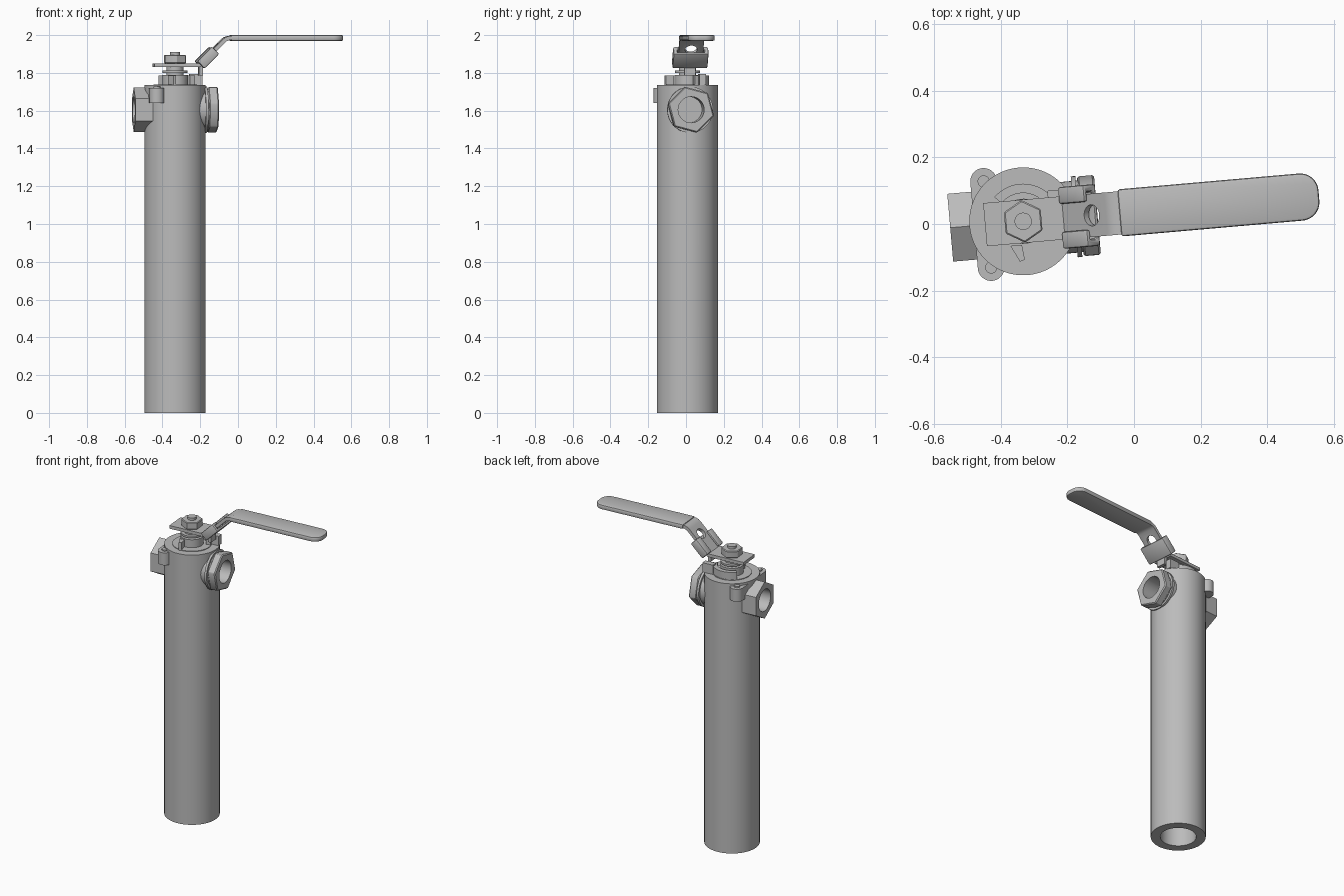
import bpy, bmesh
from math import sin, cos, pi, radians
from mathutils import Matrix, Vector

cube = bpy.data.objects.get("Cube")
if cube:
    bpy.data.objects.remove(cube, do_unlink=True)

steel = bpy.data.materials.new("grey steel")
steel.use_nodes = True
steel.diffuse_color = (0.5, 0.5, 0.5, 1)
steel.node_tree.nodes["Principled BSDF"].inputs["Base Color"].default_value = (0.5, 0.5, 0.5, 1)

# Everything is built around the stem axis, then turned and moved into place
PLACE = Matrix.Translation((-0.333, 0.008, 0)) @ Matrix.Rotation(radians(5), 4, 'Z')
PORT_Z = 1.605
ALONG_X = Matrix.Translation((0, 0, PORT_Z)) @ Matrix(
    ((0, 0, 1, 0), (1, 0, 0, 0), (0, 1, 0, 0), (0, 0, 0, 1)))
ALONG_Y = Matrix(((1, 0, 0, 0), (0, 0, -1, 0), (0, 1, 0, 0), (0, 0, 0, 1)))
UP = Matrix()


def arc(r, a0, a1, n, cx=0, cy=0):
    """Points on an arc, in degrees, both ends included."""
    return [(cx + r * cos(radians(a0 + (a1 - a0) * i / n)),
             cy + r * sin(radians(a0 + (a1 - a0) * i / n))) for i in range(n + 1)]


def ring(r, n=48, turn=0, cx=0, cy=0):
    return arc(r, turn, turn + 360, n, cx, cy)[:-1]


def prism(name, outline, w0, w1, frame=UP):
    """Extrude a flat outline from w0 to w1 along the frame's third axis."""
    bm = bmesh.new()
    low = [bm.verts.new((u, v, w0)) for u, v in outline]
    high = [bm.verts.new((u, v, w1)) for u, v in outline]
    bm.faces.new(low[::-1])
    bm.faces.new(high)
    n = len(low)
    for i in range(n):
        j = (i + 1) % n
        bm.faces.new((low[i], low[j], high[j], high[i]))
    bmesh.ops.recalc_face_normals(bm, faces=bm.faces)
    bm.transform(PLACE @ frame)
    mesh = bpy.data.meshes.new(name)
    bm.to_mesh(mesh)
    bm.free()
    mesh.materials.append(steel)
    ob = bpy.data.objects.new(name, mesh)
    bpy.context.collection.objects.link(ob)
    return ob


def apply(ob, mod):
    with bpy.context.temp_override(object=ob, active_object=ob):
        bpy.ops.object.modifier_apply(modifier=mod.name)


def cut(ob, outline, w0, w1, frame=UP):
    cutter = prism("cutter", outline, w0, w1, frame)
    cutter.hide_render = True
    mod = ob.modifiers.new("cut", 'BOOLEAN')
    mod.object, mod.operation, mod.solver = cutter, 'DIFFERENCE', 'EXACT'
    apply(ob, mod)
    bpy.data.objects.remove(cutter, do_unlink=True)


def bevel(ob, width, segments=2):
    mod = ob.modifiers.new("bevel", 'BEVEL')
    mod.width, mod.segments = width, segments
    mod.limit_method, mod.angle_limit = 'ANGLE', radians(50)
    apply(ob, mod)


# Long tube, open below, with a shallow port in each side
tube = prism("tube", ring(0.162, 96), 0, 1.735)
cut(tube, ring(0.106, 64), -0.1, 1.45)
for side in (-1, 1):
    cut(tube, ring(0.069), *sorted((side * 0.09, side * 0.3)), ALONG_X)

# Ports: a body end on the left-hand side of the front, a screwed union opposite
ports = [
    ("inlet_hex", ring(0.118, 6, 90), -0.22, -0.08),
    ("union_hex", ring(0.126, 6, 45), 0.172, 0.224),
    ("union_washer", ring(0.122), 0.154, 0.168),
    ("union_collar", ring(0.108), 0.09, 0.175),
]
for name, outline, x0, x1 in ports:
    ob = prism(name, outline, x0, x1, ALONG_X)
    if name == "union_hex":
        bevel(ob, 0.006, 1)
    cut(ob, ring(0.069), x0 - 0.05 if x0 > 0 else x0 - 0.1,
        x1 + 0.1 if x0 > 0 else -0.09, ALONG_X)

# Bolt lugs beside the inlet
for side, name in ((1, "back_lug"), (-1, "front_lug")):
    y = side * 0.13
    prism(name, arc(0.04, 0, side * 180, 20, -0.108, y) + [(-0.148, 0.06 * side), (-0.068, 0.06 * side)],
          1.64, 1.72)
    prism(name + "_bolt", ring(0.018, 24, 0, -0.108, y), 1.70, 1.728)

# Bonnet, stop wall and stem stack
prism("bonnet_rim", ring(0.115, 64), 1.73, 1.739)
prism("bonnet_hub", ring(0.068), 1.73, 1.79)
prism("stop_wall", arc(0.113, 15, 135, 24) + arc(0.085, 135, 15, 24), 1.73, 1.785)
prism("stop_tab", [(0.08, 0.05), (0.15, 0.05), (0.15, 0.085), (0.08, 0.085)], 1.735, 1.795)
prism("stop_finger", [(-0.045, -0.07), (-0.02, -0.12), (-0.005, -0.115), (-0.01, -0.07)], 1.735, 1.785)
prism("gland_washer", ring(0.066), 1.80, 1.812)
prism("gland", ring(0.045), 1.78, 1.835)
prism("stem", ring(0.026, 32), 1.73, 1.91)
bevel(prism("stem_nut", ring(0.064, 6, 30), 1.85, 1.895), 0.004, 1)

# Bent flat handle with a hole in its slope
handle = prism("handle", [(-0.115, 1.85), (0.121, 1.85), (0.25, 1.979), (0.262, 1.988), (0.278, 1.994),
                          (0.4, 1.994), (0.4, 1.974), (0.284, 1.974), (0.265, 1.966), (0.129, 1.83),
                          (-0.115, 1.83)], -0.065, 0.065, ALONG_Y)
SLOPE = Matrix.Translation((0.169, 0, 1.88)) @ Matrix.Rotation(radians(-45), 4, 'Y')
cut(handle, ring(0.032, 32, 0, 0.066), -0.1, 0.1, SLOPE)

# Rounded grip sleeve
x0, x1, w, r = 0.29, 0.892, 0.071, 0.055
grip = prism("grip", [(x0, -w)] + arc(r, -90, 0, 10, x1 - r, r - w)
             + arc(r, 0, 90, 10, x1 - r, w - r) + [(x0, w)], 1.97, 2.0)
bevel(grip, 0.008)

# Sliding lock: a channel whose lips wrap both edges of the slope
half = [(0.093, -0.026), (0.093, 0.028), (0.042, 0.028), (0.042, 0.013), (0.072, 0.013), (0.072, -0.012)]
channel = half + [(-u, v) for u, v in reversed(half)]
ACROSS = SLOPE @ Matrix(((0, 0, 1, 0), (1, 0, 0, 0), (0, 1, 0, 0), (0, 0, 0, 1)))
bevel(prism("lock_slide", channel, -0.055, 0.055, ACROSS), 0.007)
prism("lock_tab", [(0.125, -0.03), (0.145, -0.03), (0.145, 0.03), (0.125, 0.03)], 1.785, 1.845)

# Smooth round walls, keep edges sharp
bpy.ops.object.select_all(action='DESELECT')
for ob in bpy.context.collection.objects:
    if ob.type == 'MESH' and steel.name in ob.data.materials:
        ob.select_set(True)
        bpy.context.view_layer.objects.active = ob
bpy.ops.object.shade_smooth_by_angle(angle=radians(30))
